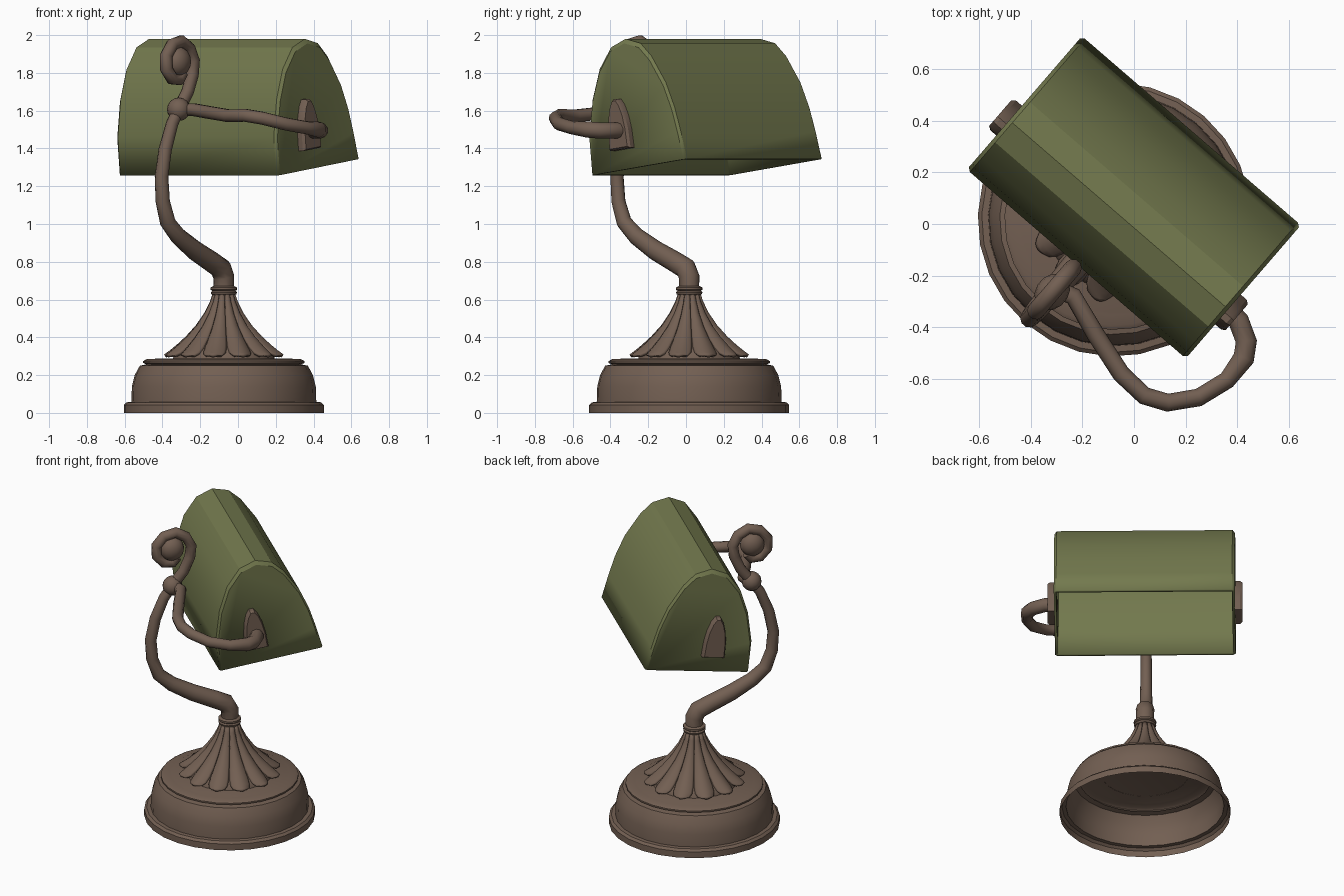
import bpy, bmesh, math
from mathutils import Matrix, Vector

if "Cube" in bpy.data.objects:
    bpy.data.objects.remove(bpy.data.objects["Cube"])

# Lamp frame: local x runs along the shade, local y points away from the stem
M = Matrix.Translation((-0.075, 0.017, 0)) @ Matrix.Rotation(math.radians(-40.8), 4, 'Z')


def material(name, col):
    m = bpy.data.materials.new(name)
    m.diffuse_color = (*col, 1)
    m.use_nodes = True
    m.node_tree.nodes["Principled BSDF"].inputs["Base Color"].default_value = m.diffuse_color
    return m


BRONZE = material("bronze", (0.17, 0.115, 0.085))
GREEN = material("green_glass", (0.17, 0.19, 0.075))


def finish(ob, mat, angle=35):
    ob.matrix_world = M
    ob.data.materials.append(mat)
    bpy.ops.object.select_all(action='DESELECT')
    ob.select_set(True)
    bpy.context.view_layer.objects.active = ob
    if ob.type == 'CURVE':
        bpy.ops.object.convert(target='MESH')
        ob = bpy.context.view_layer.objects.active
    bpy.ops.object.shade_smooth_by_angle(angle=math.radians(angle))
    return ob


def from_bm(name, bm, mat, angle=35):
    bmesh.ops.recalc_face_normals(bm, faces=bm.faces)
    me = bpy.data.meshes.new(name)
    bm.to_mesh(me)
    bm.free()
    ob = bpy.data.objects.new(name, me)
    bpy.context.collection.objects.link(ob)
    return finish(ob, mat, angle)


def lathe(name, prof, n, angle=35):
    bm = bmesh.new()
    rings = [[bm.verts.new((r * math.cos(math.tau * i / n), r * math.sin(math.tau * i / n), z))
              for i in range(n)] for r, z in prof]
    for a, b in zip(rings, rings[1:]):
        for i in range(n):
            bm.faces.new((a[i], a[(i + 1) % n], b[(i + 1) % n], b[i]))
    bm.faces.new(rings[-1])
    return from_bm(name, bm, BRONZE, angle)


def tube(name, pts, sides=10):
    """Tapered tube through (x, y, z, radius) points."""
    cu = bpy.data.curves.new(name, 'CURVE')
    cu.dimensions = '3D'
    cu.bevel_depth = 1.0
    cu.bevel_resolution = (sides - 4) // 2
    cu.use_fill_caps = True
    sp = cu.splines.new('POLY')
    sp.points.add(len(pts) - 1)
    for p, (x, y, z, r) in zip(sp.points, pts):
        p.co = (x, y, z, 1)
        p.radius = r
    ob = bpy.data.objects.new(name, cu)
    bpy.context.collection.objects.link(ob)
    return finish(ob, BRONZE, 50)


def ball(name, pos, r, squash=1.0):
    bm = bmesh.new()
    bmesh.ops.create_uvsphere(bm, u_segments=14, v_segments=8, radius=r)
    bmesh.ops.scale(bm, vec=(squash, 1, 1), verts=bm.verts)
    bmesh.ops.translate(bm, vec=pos, verts=bm.verts)
    return from_bm(name, bm, BRONZE, 60)


# Hollow round base, open underneath
lathe("base", [(.53, 0), (.53, .042), (.515, .056), (.49, .058), (.487, .14), (.472, .2),
               (.445, .25), (.41, .257), (.427, .264), (.427, .274), (.41, .284),
               (.37, .284), (.36, .288)], 28)

# Fluted cone: a core and a ring of twelve petals with rounded ends
cone = [(.06, .635), (.075, .59), (.105, .53), (.15, .465), (.205, .405),
        (.255, .36), (.29, .332), (.312, .316), (.322, .309)]
lathe("cone_core", [(.27, .287)] + [(r * .9, z - .012) for r, z in reversed(cone[:-2])], 24, 50)
width = [1, 1, 1, 1, 1, .97, .88, .68, .35]
bm = bmesh.new()
S = (-1, -.82, -.4, 0, .4, .82, 1)
for i in range(12):
    grid = []
    for (r, z), w in zip(cone, width):
        row = []
        for s in S:
            a = math.tau * (i + .5 * s * w) / 12
            drop = .085 * r * s * s * w
            row.append(bm.verts.new(((r - drop) * math.cos(a), (r - drop) * math.sin(a), z - drop * .6)))
        grid.append(row)
    for a, b in zip(grid, grid[1:]):
        for j in range(len(S) - 1):
            bm.faces.new((a[j], b[j], b[j + 1], a[j + 1]))
for f in bm.faces:
    f.normal_update()
petals = from_bm("cone_petals", bm, BRONZE, 40)
sol = petals.modifiers.new("thickness", 'SOLIDIFY')
sol.thickness = .018
sol.offset = -1

# Collar on top of the cone
lathe("collar", [(.05, .62), (.066, .627), (.07, .638), (.062, .646), (.07, .652),
                 (.07, .664), (.055, .672)], 16)

# Curved stem
stem = [(0, .65, .054), (0, .72, .056), (-.025, .765, .058), (-.10, .80, .055), (-.236, .86, .052),
        (-.37, .935, .046), (-.455, 1.01, .042), (-.495, 1.12, .038), (-.505, 1.25, .036),
        (-.475, 1.395, .035), (-.42, 1.53, .033), (-.366, 1.607, .032)]
tube("stem", [(0, y, z, r) for y, z, r in stem])
ball("stem_joint", (0, -.366, 1.607), .062)

# Scroll finial with a bead in its centre
scroll = [(-.366, 1.607), (-.294, 1.70), (-.255, 1.79), (-.246, 1.865), (-.28, 1.93), (-.345, 1.967),
          (-.42, 1.948), (-.468, 1.89), (-.465, 1.82), (-.42, 1.77), (-.365, 1.765), (-.34, 1.80)]
tube("scroll", [(0, y, z, .034) for y, z in scroll])
ball("scroll_bead", (0, -.37, 1.86), .078, .8)

# Side arm sweeping around to the end of the shade (points in world space)
arm = [(-.31, -.25, 1.605), (-.235, -.28, 1.605), (-.15, -.425, 1.59), (-.05, -.58, 1.573),
       (.04, -.665, 1.575), (.13, -.692, 1.56), (.25, -.672, 1.53), (.36, -.605, 1.51),
       (.425, -.52, 1.50), (.435, -.455, 1.495), (.405, -.375, 1.495), (.35, -.322, 1.495)]
inv = M.inverted()
tube("side_arm", [(*(inv @ Vector(p)), .035 + .008 * (i > 7)) for i, p in enumerate(arm)])

# Hollow arched shade, open underneath
prof = [(-.205, 1.257), (-.227, 1.46), (-.204, 1.66), (-.155, 1.82), (-.076, 1.935), (.025, 1.98),
        (.13, 1.957), (.207, 1.889), (.307, 1.75), (.369, 1.618), (.412, 1.49), (.455, 1.345)]
bm = bmesh.new()
rings = []
for x, k in ((-.56, .965), (-.545, 1), (.545, 1), (.56, .965)):
    rings.append([bm.verts.new((x, .125 + (y - .125) * k, 1.301 + (z - 1.301) * k)) for y, z in prof])
for a, b in zip(rings, rings[1:]):
    for i in range(len(prof) - 1):
        bm.faces.new((a[i], b[i], b[i + 1], a[i + 1]))
bm.faces.new(rings[0])
bm.faces.new(rings[-1][::-1])
shade = from_bm("shade", bm, GREEN, 24)
sol = shade.modifiers.new("thickness", 'SOLIDIFY')
sol.thickness = .018
sol.offset = -1

# Arched mounting plates on both shade ends, tilted with the shade
tilt = math.radians(7.6)
half = [(.072, 0), (.068, .10), (.056, .175), (.036, .235), (.014, .268)]
arch = half + [(-a, b) for a, b in reversed(half)]
for side, label in ((-1, "left"), (1, "right")):
    bm = bmesh.new()
    rings = []
    for x, k in ((.55, 1), (.59, 1), (.605, .86)):
        ring = []
        for a, b in arch:
            a, b = a * k, .12 + (b - .12) * (k + 1) / 2
            ring.append(bm.verts.new((side * x, .028 + a * math.cos(tilt) - b * math.sin(tilt),
                                      1.395 + a * math.sin(tilt) + b * math.cos(tilt))))
        rings.append(ring)
    n = len(arch)
    for a, b in zip(rings, rings[1:]):
        for i in range(n):
            bm.faces.new((a[i], a[(i + 1) % n], b[(i + 1) % n], b[i]))
    bm.faces.new(rings[0])
    bm.faces.new(rings[-1])
    from_bm(label + "_plate", bm, BRONZE, 30)
